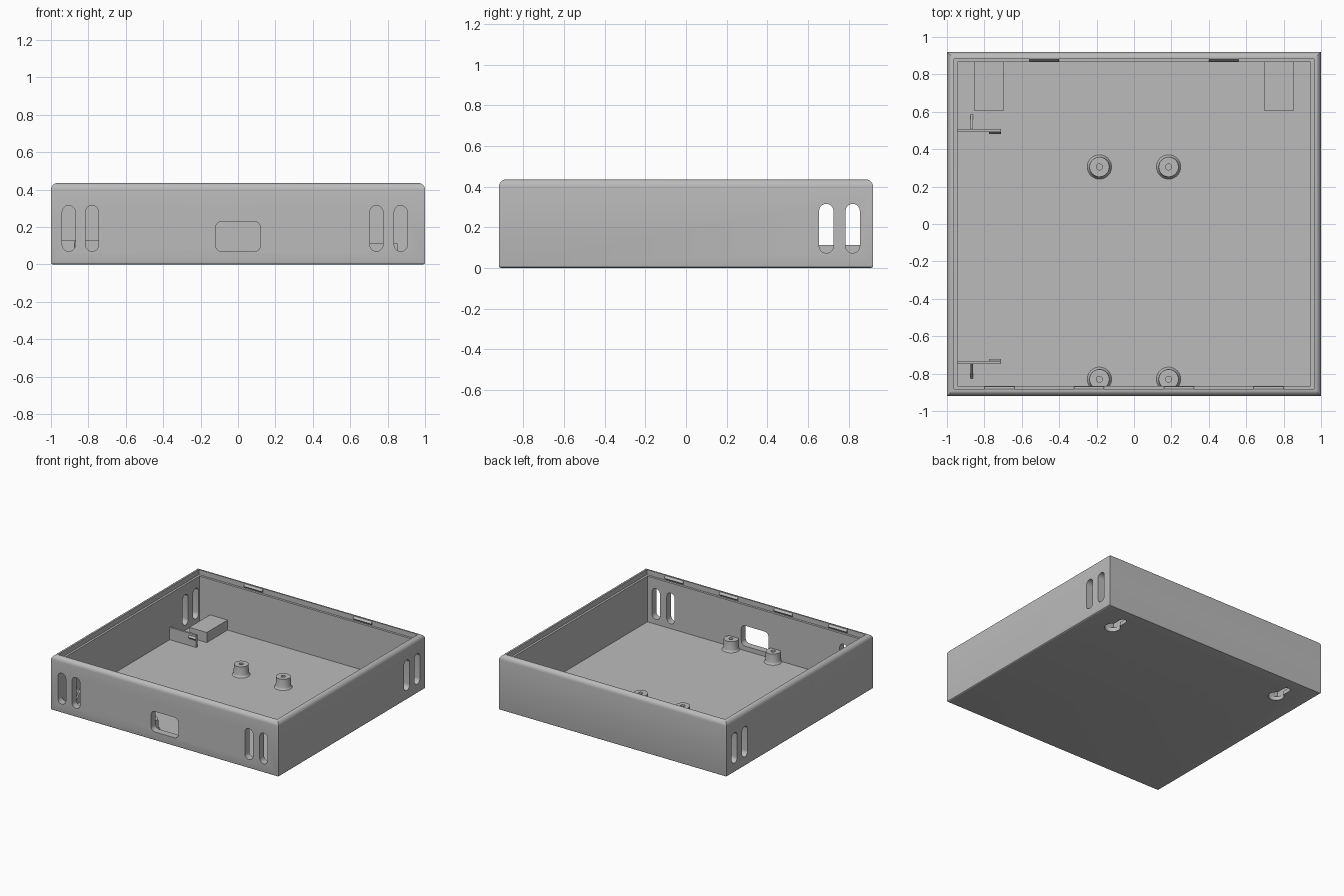
import bpy, bmesh, math
from mathutils import Vector

cube = bpy.data.objects.get("Cube")
if cube:
    bpy.data.objects.remove(cube, do_unlink=True)

grey = bpy.data.materials.new("plain grey plastic")
grey.use_nodes = True
grey.diffuse_color = (0.5, 0.5, 0.5, 1)
grey.node_tree.nodes["Principled BSDF"].inputs["Base Color"].default_value = (0.5, 0.5, 0.5, 1)

W, D, H = 1.0, 0.92, 0.435      # half width, half depth, height
IX, IY = 0.945, 0.865           # half size of the cavity
FLOOR = 0.032


def finish(name, bm):
    bmesh.ops.recalc_face_normals(bm, faces=bm.faces)
    mesh = bpy.data.meshes.new(name)
    bm.to_mesh(mesh)
    bm.free()
    mesh.materials.append(grey)
    obj = bpy.data.objects.new(name, mesh)
    bpy.context.scene.collection.objects.link(obj)
    return obj


def prism(name, points, axis, lo, hi):
    """Extrude a 2D outline along an axis."""
    place = {"x": lambda u, v, w: (w, u, v),
             "y": lambda u, v, w: (u, w, v),
             "z": lambda u, v, w: (u, v, w)}[axis]
    bm = bmesh.new()
    face = bm.faces.new([bm.verts.new(place(u, v, lo)) for u, v in points])
    out = bmesh.ops.extrude_face_region(bm, geom=[face])
    shift = Vector(place(0, 0, hi - lo))
    bmesh.ops.translate(bm, vec=shift,
                        verts=[g for g in out["geom"] if isinstance(g, bmesh.types.BMVert)])
    return finish(name, bm)


def box(name, x0, x1, y0, y1, z0, z1):
    return prism(name, [(x0, y0), (x1, y0), (x1, y1), (x0, y1)], "z", z0, z1)


def rounded(u0, u1, v0, v1, r, steps=8):
    """Outline of a rectangle with round corners."""
    corners = [(u1 - r, v1 - r), (u0 + r, v1 - r), (u0 + r, v0 + r), (u1 - r, v0 + r)]
    pts = []
    for q, (cu, cv) in enumerate(corners):
        for i in range(steps + 1):
            a = math.pi / 2 * (q + i / steps)
            p = (cu + r * math.cos(a), cv + r * math.sin(a))
            if not pts or math.dist(p, pts[-1]) > 1e-4:
                pts.append(p)
    if math.dist(pts[0], pts[-1]) < 1e-4:
        pts.pop()
    return pts


def cut(obj, cutters):
    """Subtract the cutters one by one, then discard them."""
    for c in cutters:
        c.hide_render = True
        mod = obj.modifiers.new("cut", "BOOLEAN")
        mod.operation, mod.solver, mod.object = "DIFFERENCE", "EXACT", c
    deps = bpy.context.evaluated_depsgraph_get()
    mesh = bpy.data.meshes.new_from_object(obj.evaluated_get(deps))
    obj.modifiers.clear()
    obj.data = mesh
    for c in cutters:
        bpy.data.objects.remove(c, do_unlink=True)


def smooth(obj):
    bpy.ops.object.select_all(action="DESELECT")
    obj.select_set(True)
    bpy.context.view_layer.objects.active = obj
    bpy.ops.object.shade_smooth_by_angle(angle=math.radians(30))


# Tray body with a rounded rim and a softened base edge
tray = box("tray", -W, W, -D, D, 0, H)
bm = bmesh.new()
bm.from_mesh(tray.data)
for z, radius, segs in ((H, 0.035, 6), (0, 0.01, 3)):
    edges = [e for e in bm.edges if all(abs(v.co.z - z) < 1e-5 for v in e.verts)]
    bmesh.ops.bevel(bm, geom=edges, offset=radius, segments=segs, profile=0.5, affect="EDGES")
bm.to_mesh(tray.data)
bm.free()

# Cavity and lid ledge
cutters = [box("cavity", -IX, IX, -IY, IY, FLOOR, 1),
           box("lid_ledge", -0.962, 0.962, -0.883, 0.883, 0.395, 1)]
# Front vent slots and cable port
for x in (-0.905, -0.78, 0.74, 0.87):
    cutters.append(prism("vent", rounded(x - 0.035, x + 0.035, 0.07, 0.315, 0.035), "y", -1, -0.8))
cutters.append(prism("port", rounded(-0.12, 0.12, 0.068, 0.23, 0.035), "y", -1, -0.8))
# Side vent slots and keyholes in the floor
for s in (-1, 1):
    for y in (0.69, 0.82):
        lo, hi = sorted((s * 0.9, s * 1.1))
        cutters.append(prism("vent", rounded(y - 0.035, y + 0.035, 0.073, 0.315, 0.035), "x", lo, hi))
    x = s * 0.775
    cutters.append(prism("keyhole", rounded(x - 0.058, x + 0.058, 0.622, 0.738, 0.058), "z", -0.1, 0.06))
    cutters.append(prism("keyhole_slot", rounded(x - 0.028, x + 0.028, 0.66, 0.825, 0.028), "z", -0.1, 0.06))
cut(tray, cutters)
smooth(tray)

# Hollow covers over the keyholes
for side, x in (("right", -0.775), ("left", 0.775)):
    cover = box(side + "_keyhole_cover", x - 0.077, x + 0.077, 0.605, IY + 0.01, FLOOR - 0.005, 0.112)
    cut(cover, [box("hollow", x - 0.062, x + 0.062, 0.62, 0.85, -0.1, 0.095)])

# Screw posts with flared feet and blind holes
post_profile = [(0, 0.05), (0.016, 0.05), (0.016, 0.115), (0.053, 0.115),
                (0.055, 0.05), (0.058, 0.04), (0.065, FLOOR), (0.065, 0.02), (0, 0.02)]
for row, y in (("back", 0.305), ("front", -0.83)):
    for side, x in (("right", -0.185), ("left", 0.185)):
        bm = bmesh.new()
        vs = [bm.verts.new((r, 0, z)) for r, z in post_profile]
        es = [bm.edges.new(pair) for pair in zip(vs, vs[1:])]
        bmesh.ops.spin(bm, geom=vs + es, cent=(0, 0, 0), axis=(0, 0, 1),
                       angle=math.tau, steps=32)
        bmesh.ops.remove_doubles(bm, verts=bm.verts, dist=1e-4)
        bmesh.ops.translate(bm, verts=bm.verts, vec=(x, y, 0))
        smooth(finish(f"{row}_{side}_screw_post", bm))

# Board brackets on the right wall: plate, snap ridge and gusset
for row, y, s in (("back", 0.5, 1), ("front", -0.74, -1)):
    box(row + "_bracket_plate", -IX - 0.005, -0.712, y - 0.008, y + 0.008, FLOOR - 0.005, 0.13)
    face = y - s * 0.007
    prism(row + "_bracket_snap", [(face, 0.085), (face - s * 0.011, 0.1), (face, 0.115)],
          "x", -0.775, -0.712)
    root = y + s * 0.005
    prism(row + "_bracket_gusset",
          [(root, FLOOR - 0.005), (root + s * 0.085, FLOOR - 0.005), (root, 0.125)],
          "x", -0.874, -0.862)

# Lid snap ridges inside the rim
for row, s, centres in (("front", -1, (-0.72, -0.24, 0.24, 0.72)), ("back", 1, (-0.48, 0.48))):
    for n, x in enumerate(centres, 1):
        prism(f"{row}_lid_snap_{n}",
              [(s * 0.885, H - 0.002), (s * 0.87, 0.415), (s * 0.885, 0.4)],
              "x", x - 0.08, x + 0.08)
